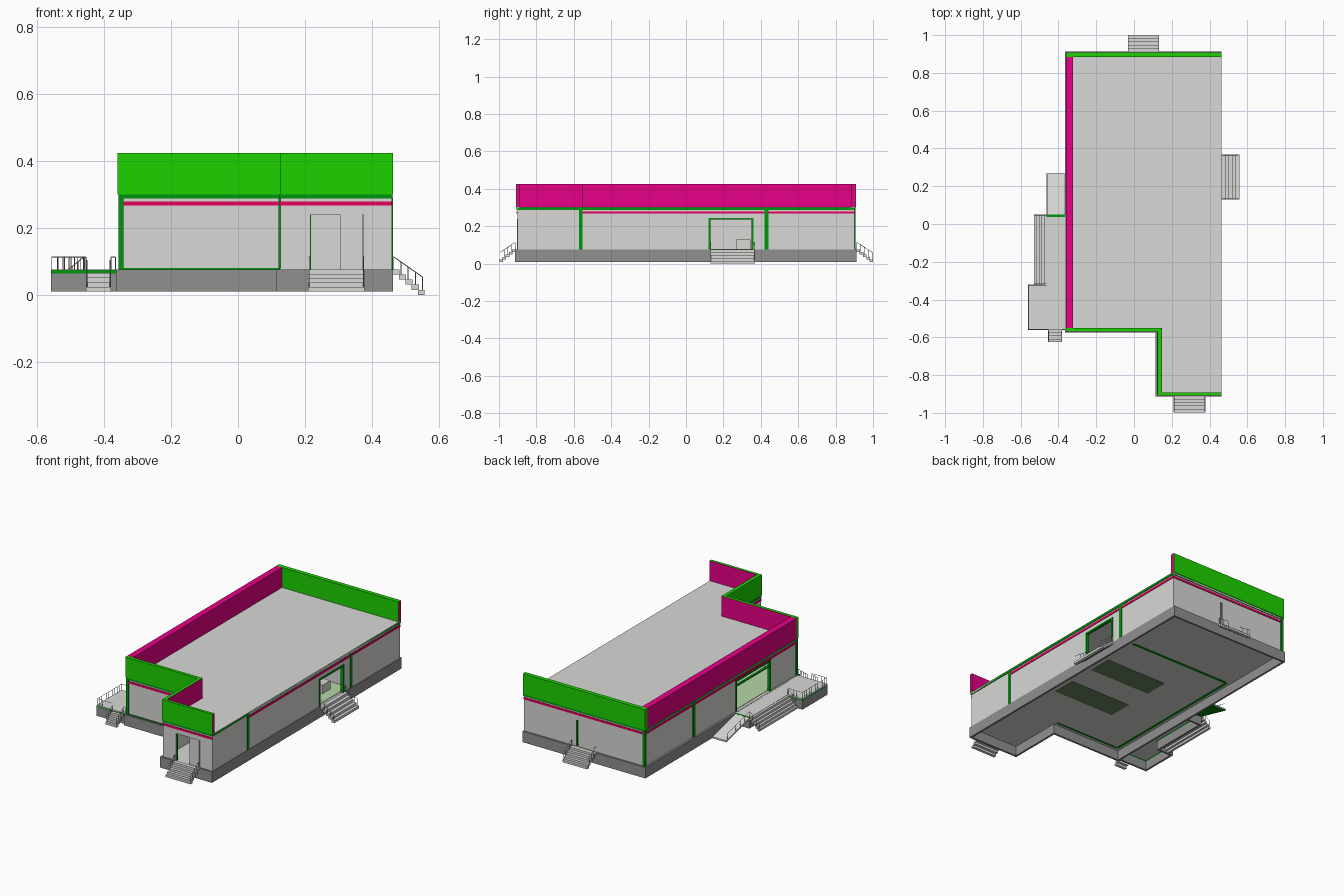
import bpy, bmesh
from mathutils import Matrix, Vector


def material(name, rgb):
    m = bpy.data.materials.new(name)
    m.diffuse_color = (*rgb, 1)
    return m


WALL = material("light grey", (0.69, 0.69, 0.68))
BASE = material("mid grey", (0.28, 0.28, 0.28))
GREEN = material("bright green", (0.012, 0.65, 0.0))
TRIM = material("dark green", (0.0, 0.30, 0.004))
MAGENTA = material("magenta", (0.83, 0.0, 0.25))
STRIPE = material("crimson", (0.86, 0.0, 0.12))
FLOOR = material("pale green", (0.46, 0.68, 0.38))
PATCH = material("dull green", (0.15, 0.24, 0.12))
STEEL = material("rail grey", (0.5, 0.5, 0.5))


def finish(name, bm, mat):
    me = bpy.data.meshes.new(name)
    bm.to_mesh(me)
    bm.free()
    me.materials.append(mat)
    ob = bpy.data.objects.new(name, me)
    bpy.context.collection.objects.link(ob)
    return ob


def boxes(name, mat, *items):
    """One object from boxes given as (x0, x1, y0, y1, z0, z1)."""
    bm = bmesh.new()
    for x0, x1, y0, y1, z0, z1 in items:
        m = Matrix.Translation(((x0 + x1) / 2, (y0 + y1) / 2, (z0 + z1) / 2)) @ \
            Matrix.Diagonal((abs(x1 - x0), abs(y1 - y0), abs(z1 - z0), 1))
        bmesh.ops.create_cube(bm, size=1, matrix=m)
    return finish(name, bm, mat)


def along(axis, a, b, p, q, z0, z1):
    """Box running a..b along an axis, occupying p..q across it."""
    return (a, b, p, q, z0, z1) if axis == "x" else (p, q, a, b, z0, z1)


def railing(name, p0, p1, n, h=0.038):
    """Posts between two floor points with a top rail."""
    p0, p1, up = Vector(p0), Vector(p1), Vector((0, 0, h))
    rods = [(p0 + up, p1 + up)]
    for i in range(n):
        q = p0.lerp(p1, i / (n - 1))
        rods.append((q, q + up))
    bm = bmesh.new()
    for a, b in rods:
        d = b - a
        m = Matrix.Translation((a + b) / 2) @ d.to_track_quat("Z", "Y").to_matrix().to_4x4()
        bmesh.ops.create_cone(bm, cap_ends=True, segments=4, radius1=0.0013,
                              radius2=0.0013, depth=d.length, matrix=m)
    finish(name, bm, STEEL)


def stairs(name, axis, e0, e1, a, b, n=5, zt=0.076, zb=0.004):
    """Treads descending from e0 to e1 along the axis, a..b wide."""
    step, rise = (e1 - e0) / n, (zt - zb) / n
    boxes(name, WALL, *[along(axis, e0 + i * step, e0 + (i + (1.1 if i < n - 1 else 1)) * step,
                              a, b, zt - (i + 1) * rise, zt - i * rise) for i in range(n)])
    for k, s in enumerate((a + 0.003, b - 0.003)):
        pts = [(e, s, z) if axis == "x" else (s, e, z)
               for e, z in ((e0 + step * .2, zt), (e1 - step * .3, zb + rise))]
        railing(f"{name}_railing_{k}", *pts, n)


ZF, ZT = 0.076, 0.298      # floor and wall top
T = 0.014                  # wall thickness
EX, RX = 0.127, 0.460      # extension side and right wall planes
# name, axis, from, to, outer plane, outward sign, openings (a, b, top), has stripe
WALLS = [
    ("front_wall", "x", -0.353, EX, -0.562, -1, [], True),
    ("extension_front_wall", "x", EX, RX, -0.902, -1, [(0.215, 0.375, 0.24)], True),
    ("extension_side_wall", "y", -0.902, -0.562, EX, -1, [], True),
    ("extension_right_wall", "y", -0.902, -0.562, RX, 1, [], False),
    ("right_wall", "y", -0.562, 0.9, RX, 1, [(0.12, 0.36, 0.245)], True),
    ("back_wall", "x", -0.353, RX, 0.9, 1, [(-0.02, 0.11, 0.235)], True),
    ("left_wall", "y", -0.562, 0.9, -0.353, -1, [(-0.31, 0.03, 0.265)], True),
]
for name, ax, a, b, p, s, holes, stripe in WALLS:
    parts, pos = [], a
    for h0, h1, top in holes:
        parts += [along(ax, pos, h0, p, p - s * T, ZF, ZT),
                  along(ax, h0, h1, p, p - s * T, top, ZT)]
        pos = h1
    parts.append(along(ax, pos, b, p, p - s * T, ZF, ZT))
    boxes(name, WALL, *parts)
    o = p + s * 0.004
    trim = [along(ax, a, b, p, o, 0.288, 0.3)]
    if not holes and stripe:
        trim.append(along(ax, a, b, p, o, ZF, 0.081))
    boxes(name + "_green_trim", TRIM, *trim)
    if stripe:
        boxes(name + "_stripe", STRIPE, along(ax, a, b, p, p + s * 0.003, 0.267, 0.280))
    # green frames on the side openings, a single green jamb on the end doors
    for h0, h1, top in holes:
        if ax == "y":
            w = 0.01
            boxes(name + "_frame", TRIM, *[along(ax, u, v, o, p - s * T, z0, z1) for u, v, z0, z1 in
                  ((h0, h0 + w, ZF, top), (h1 - w, h1, ZF, top), (h0, h1, top - w, top))])
        else:
            j = h0 if s < 0 else h1 - 0.004
            boxes(name + "_jamb", TRIM, along(ax, j, j + 0.004, p - s * 0.001, p - s * T, ZF, top))

# vertical green posts at corners and partitions
boxes("green_posts", TRIM,
      (-0.357, -0.342, -0.567, -0.55, ZF, 0.3), (0.121, 0.129, -0.567, -0.56, ZF, 0.3),
      (-0.357, -0.342, 0.888, 0.905, ZF, 0.3), (0.450, 0.464, -0.572, -0.554, ZF, 0.3),
      (0.452, 0.464, 0.42, 0.44, ZF, 0.3), (-0.357, -0.35, 0.42, 0.44, ZF, 0.3))

# foundation shell, open underneath
F = 0.012
boxes("foundation", BASE,
      (-0.365, 0.115, -0.575, -0.575 + F, 0.01, ZF), (0.115, 0.464, -0.913, -0.913 + F, 0.01, ZF),
      (0.115, 0.115 + F, -0.913, -0.563, 0.01, ZF), (0.464 - F, 0.464, -0.913, 0.912, 0.01, ZF),
      (-0.365, 0.464, 0.912 - F, 0.912, 0.01, ZF), (-0.365, -0.365 + F, -0.575, 0.912, 0.01, ZF))
boxes("floor", WALL, (-0.364, 0.463, -0.574, 0.911, 0.07, 0.0755),
      (0.116, 0.463, -0.912, -0.574, 0.07, 0.0755))
boxes("floor_finish", FLOOR, (-0.34, 0.444, -0.548, 0.886, 0.0755, 0.078))
boxes("floor_patches", PATCH, (-0.06, 0.36, -0.27, -0.12, 0.068, 0.07),
      (-0.06, 0.36, 0.05, 0.20, 0.068, 0.07))
boxes("underside_strips", TRIM, (-0.32, 0.37, 0.425, 0.44, 0.067, 0.07),
      (-0.335, -0.322, -0.54, 0.43, 0.067, 0.07), (-0.32, 0.12, -0.545, -0.535, 0.067, 0.07))

# interior partitions, counter and door leaves
boxes("partitions", WALL, (-0.339, 0.446, 0.425, 0.437, ZF, 0.29),
      (EX, 0.446, -0.562, -0.55, ZF, 0.29))
boxes("counter", WALL, (0.30, 0.38, 0.27, 0.345, ZF, 0.13))
boxes("front_door_leaf", WALL, (0.305, 0.372, -0.904, -0.896, ZF, 0.24))
boxes("back_door_leaf", WALL, (-0.02, 0.095, 0.892, 0.9, ZF, 0.235))
boxes("window_transom", TRIM, (-0.356, -0.343, -0.31, 0.03, 0.225, 0.233))

# roof
boxes("roof", WALL, (-0.353, 0.464, -0.562, 0.904, 0.29, 0.303),
      (EX, 0.464, -0.904, -0.562, 0.29, 0.303))

# parapets: green outside, magenta inside and on the open ends
P0, P1 = 0.3, 0.425
boxes("left_parapet", MAGENTA, (-0.360, -0.322, -0.55, 0.883, P0, P1))
boxes("green_parapets", GREEN,
      (-0.360, 0.463, 0.883, 0.908, P0, P1),
      (-0.360, 0.146, -0.57, -0.551, P0, P1),
      (0.125, 0.146, -0.894, -0.57, P0, P1),
      (0.125, 0.463, -0.908, -0.892, P0, P1))
boxes("parapet_linings", MAGENTA,
      (-0.322, 0.146, -0.551, -0.550, P0, P1),
      (0.146, 0.147, -0.892, -0.55, P0, P1),
      (0.147, 0.463, -0.892, -0.891, P0, P1),
      (0.463, 0.464, 0.883, 0.906, P0, P1), (0.463, 0.464, -0.906, -0.891, P0, P1))

# side terrace: open shell with a green edge and a paved top
boxes("terrace", BASE, (-0.56, -0.548, -0.56, -0.32, 0.01, 0.064),
      (-0.56, -0.365, -0.56, -0.548, 0.01, 0.064), (-0.56, -0.45, -0.332, -0.32, 0.01, 0.064),
      (-0.462, -0.45, -0.32, 0.05, 0.01, 0.064), (-0.462, -0.365, 0.038, 0.05, 0.01, 0.064))
boxes("terrace_edge", TRIM, (-0.56, -0.548, -0.56, -0.32, 0.064, 0.074),
      (-0.56, -0.365, -0.56, -0.548, 0.064, 0.074), (-0.56, -0.45, -0.332, -0.32, 0.064, 0.074),
      (-0.462, -0.45, -0.32, 0.05, 0.064, 0.074), (-0.462, -0.365, 0.038, 0.05, 0.064, 0.0757))
boxes("terrace_paving", WALL, (-0.56, -0.365, -0.56, -0.32, 0.07, 0.0755),
      (-0.462, -0.365, -0.32, 0.042, 0.07, 0.0755))

# sloping ramp behind the terrace, green underneath
ramp = boxes("ramp", WALL, (-0.462, -0.367, 0.05, 0.27, 0.065, 0.075))
ramp.data.materials.append(TRIM)
for f in ramp.data.polygons:
    f.material_index = int(f.normal.z < -0.5)
for v in ramp.data.vertices:
    if v.co.y > 0.2:
        v.co.z -= 0.055

# stairs
stairs("front_stairs", "y", -0.91, -0.997, 0.21, 0.378, zb=0.01)
stairs("back_stairs", "y", 0.91, 1.0, -0.033, 0.133, zb=0.01)
stairs("right_stairs", "x", 0.462, 0.558, 0.13, 0.368, zb=0.0)
stairs("terrace_side_stairs", "x", -0.46, -0.53, -0.32, 0.05, zt=0.074, zb=0.01)
stairs("terrace_front_stairs", "y", -0.56, -0.625, -0.455, -0.38, n=4, zt=0.066, zb=0.01)

# terrace and ramp railings
railing("terrace_front_railing", (-0.557, -0.557, 0.075), (-0.455, -0.557, 0.075), 7)
railing("terrace_left_railing", (-0.557, -0.557, 0.075), (-0.557, -0.325, 0.075), 12)
railing("terrace_back_railing", (-0.557, -0.323, 0.075), (-0.462, -0.323, 0.075), 6)
railing("terrace_short_railing", (-0.38, -0.557, 0.075), (-0.366, -0.557, 0.075), 2)
railing("ramp_railing", (-0.459, 0.05, 0.073), (-0.459, 0.26, 0.02), 6)
